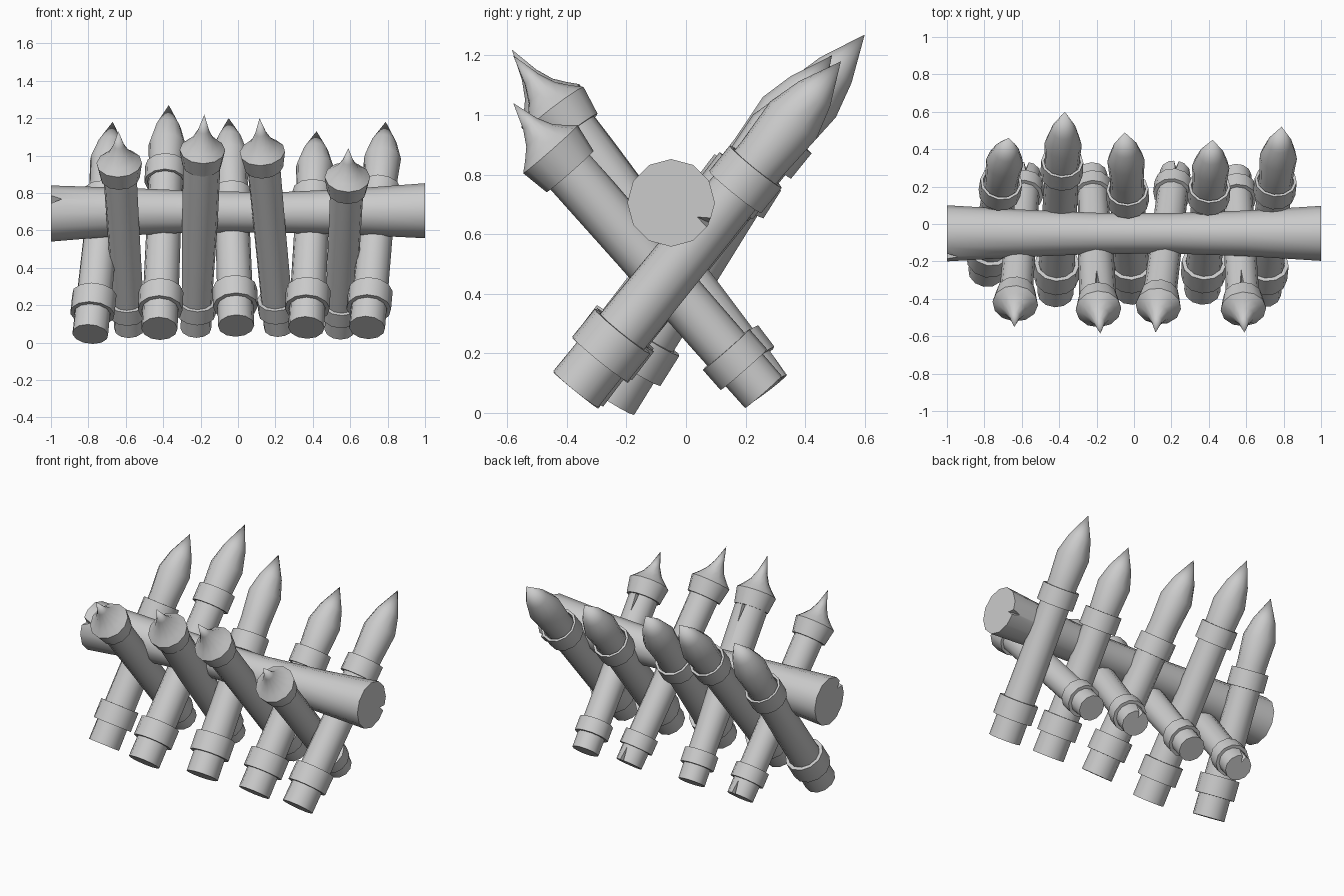
import bpy, bmesh, math
from mathutils import Vector as V

if "Cube" in bpy.data.objects:
    bpy.data.objects.remove(bpy.data.objects["Cube"])

SIDES = 12


def loft(name, rings, axis, closed=False):
    """Skin round cross-sections (centre, radius), all square to axis."""
    q = axis.to_track_quat('Z', 'Y')
    bm = bmesh.new()
    loops = []
    for c, r in rings:
        if r == 0:
            loops.append([bm.verts.new(c)] * SIDES)
        else:
            loops.append([bm.verts.new(c + q @ V((r * math.cos(a), r * math.sin(a), 0)))
                          for a in (2 * math.pi * i / SIDES for i in range(SIDES))])
    pairs = list(zip(loops, loops[1:]))
    if closed:
        pairs.append((loops[-1], loops[0]))
    for a, b in pairs:
        for i in range(SIDES):
            j = (i + 1) % SIDES
            quad = [a[i], a[j], b[j], b[i]]
            bm.faces.new(list(dict.fromkeys(quad)))
    if not closed:
        for end in (loops[0], loops[-1]):
            if end[0] is not end[1]:
                bm.faces.new(end)
    bmesh.ops.recalc_face_normals(bm, faces=bm.faces)
    return finish(name, bm)


def finish(name, bm):
    me = bpy.data.meshes.new(name)
    bm.to_mesh(me)
    bm.free()
    ob = bpy.data.objects.new(name, me)
    bpy.context.collection.objects.link(ob)
    return ob


def smooth(ob):
    bpy.ops.object.select_all(action='DESELECT')
    ob.select_set(True)
    bpy.context.view_layer.objects.active = ob
    bpy.ops.object.shade_smooth_by_angle(angle=math.radians(35))


def crack(ob, p, along, out, length, half=0.025):
    """Cut a tapering split into the wood surface at p."""
    along, out = along.normalized(), out.normalized()
    w = along.cross(out)
    bm = bmesh.new()
    v = [bm.verts.new(c) for c in (p + out * .03 + w * half, p + out * .03 - w * half,
                                   p - out * .05, p + along * length + out * .03)]
    for f in ((0, 1, 2), (0, 1, 3), (1, 2, 3), (2, 0, 3)):
        bm.faces.new([v[i] for i in f])
    bmesh.ops.recalc_face_normals(bm, faces=bm.faces)
    cutter = finish("crack_cutter", bm)
    cutter.hide_render = True
    m = ob.modifiers.new("crack", 'BOOLEAN')
    m.operation, m.solver, m.object = 'DIFFERENCE', 'EXACT', cutter
    bpy.context.view_layer.objects.active = ob
    bpy.ops.object.modifier_apply(modifier=m.name)
    bpy.data.objects.remove(cutter)


def band(name, a, axis, start, end, outer, inner):
    u = axis.normalized()
    smooth(loft(name, [(a + u * start, outer), (a + u * end, outer),
                       (a + u * end, inner), (a + u * start, inner)], axis, True))


# crossbeam log, waisted in the middle, split at both ends
X = V((1, 0, 0))
log = loft("crossbeam", [(V((x, -.05, z)), r) for x, z, r in
                         ((-1, .69, .15), (-.6, .7, .127), (-.2, .7, .11),
                          (.2, .695, .108), (.6, .7, .122), (1, .705, .147))], X)
crack(log, V((-1.01, -.17, .765)), X, V((0, -.85, .5)), .1, .045)
crack(log, V((1.01, .075, .64)), -X, V((0, .9, -.42)), .1, .03)
smooth(log)

# stakes leaning back: foot, tip, upper band position along the stake
back_stakes = [((-.79, -.255, .045), (-.67, .46, 1.18), .63),
               ((-.42, -.37, .075), (-.37, .60, 1.27), .69),
               ((-.01, -.355, .09), (-.05, .49, 1.20), .60),
               ((.365, -.355, .08), (.42, .45, 1.13), .65),
               ((.69, -.37, .08), (.79, .52, 1.18), .64)]
for n, (a, b, t) in enumerate(back_stakes, 1):
    a, b = V(a), V(b)
    d = b - a
    smooth(loft(f"back_stake_{n}", [(a + d * s, r) for s, r in
           ((0, .097), (.2, .095), (.7, .09), (.82, .1), (.9, .068), (1, 0))], d))
    band(f"back_stake_lower_band_{n}", a, d, .13, .25, .12, .098)
    c = t * d.length
    band(f"back_stake_upper_band_{n}", a, d, c - .055, c + .055, .113, .098)

# stakes leaning forward: foot, rim of the head, spike tip
front_stakes = [((-.58, .27, .075), (-.635, -.425, .96), (-.64, -.55, 1.13)),
                ((-.225, .265, .075), (-.19, -.455, 1.03), (-.18, -.585, 1.22)),
                ((.22, .275, .08), (.13, -.44, 1.02), (.115, -.58, 1.20)),
                ((.545, .26, .07), (.585, -.455, .885), (.59, -.58, 1.04))]
for n, (a, rim, tip) in enumerate(front_stakes, 1):
    a, rim, tip = V(a), V(rim), V(tip)
    d = rim - a
    u = d.normalized()
    k = .1 if n == 2 else .09
    st = loft(f"front_stake_{n}", [(a + d * s, r) for s, r in
              ((0, .082), (.25, .084), (.6, k - .004), (.99, k))], d)
    up = (V((0, 0, 1)) - u * u.z).normalized()
    if n in (2, 4):
        crack(st, a + u * (d.length - .06) + up * k, -u, up, .26)
    else:
        crack(st, a - u * .01 + up * .082, u, up, .15)
    smooth(st)
    # flared spike head
    smooth(loft(f"front_stake_spike_{n}",
           [(rim - u * .1, .105), (rim, .122)] + [(rim.lerp(tip, s), r) for s, r in
           ((.13, .092), (.3, .058), (.55, .03), (1, 0))], d))
    band(f"front_stake_lower_band_{n}", a, d, .1, .19, .104, .084)
